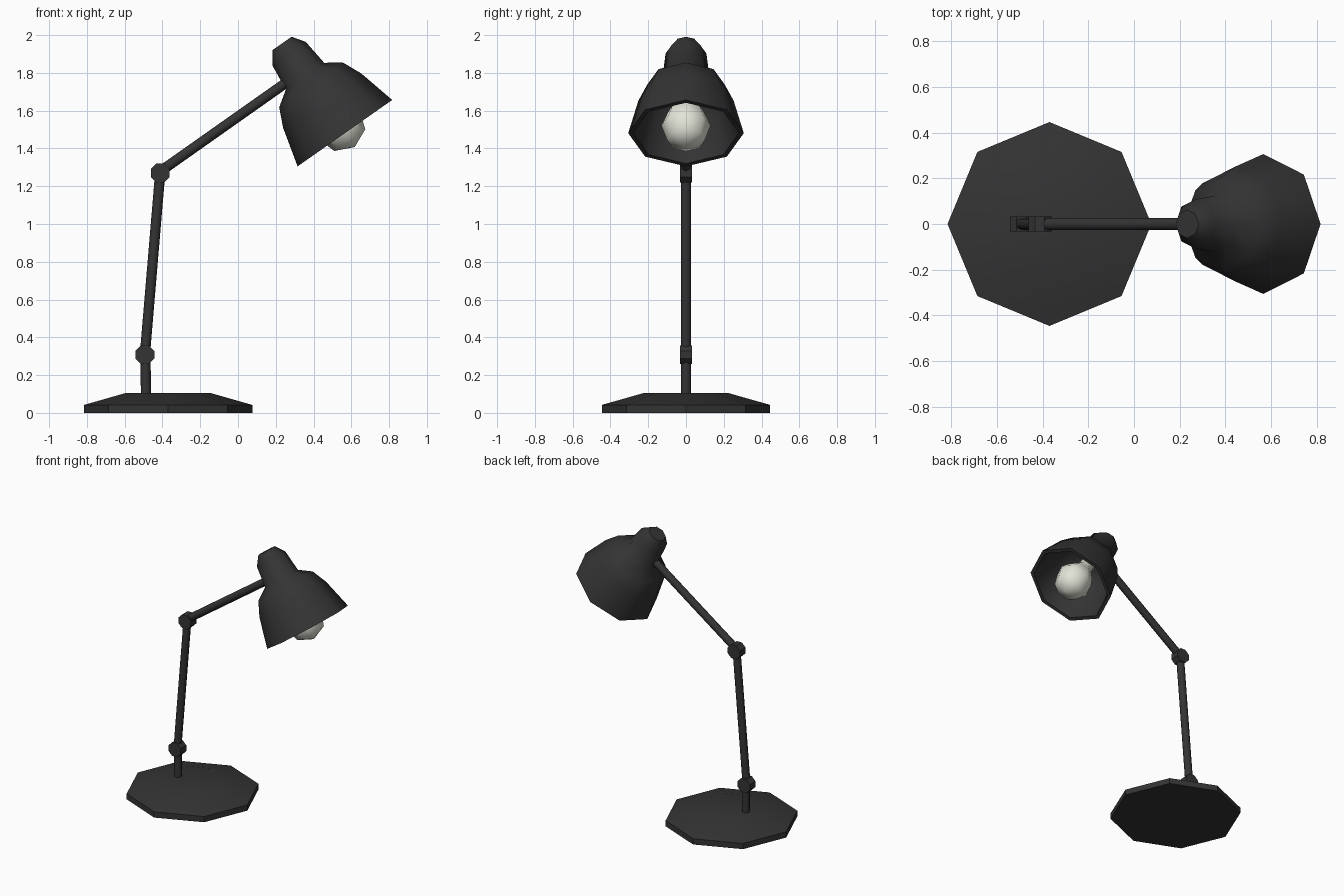
import bpy, bmesh, math
from mathutils import Vector, Matrix

if "Cube" in bpy.data.objects:
    bpy.data.objects.remove(bpy.data.objects["Cube"])


def material(name, rgb):
    m = bpy.data.materials.new(name)
    m.diffuse_color = (*rgb, 1)
    m.use_nodes = True
    m.node_tree.nodes["Principled BSDF"].inputs["Base Color"].default_value = m.diffuse_color
    return m


BLACK = material("matte black", (0.034, 0.034, 0.034))
WHITE = material("bulb white", (0.76, 0.77, 0.68))


def lathe(name, profile, origin, axis, mat, sides=8, angle=50, turn=0.0):
    """Revolve (height, radius) points about an axis in the xz plane."""
    z = Vector(axis).normalized()
    y = Vector((0, 1, 0))
    if abs(z.dot(y)) > 0.9:
        y = Vector((0, 0, 1))
    x = y.cross(z).normalized()
    o = Vector(origin)
    bm = bmesh.new()
    rings = []
    for h, r in profile:
        if r == 0:
            rings.append([bm.verts.new(o + z * h)])
            continue
        ring = []
        for i in range(sides):
            a = 2 * math.pi * i / sides + turn
            ring.append(bm.verts.new(o + z * h + x * r * math.cos(a) + y * r * math.sin(a)))
        rings.append(ring)
    for lo, hi in zip(rings, rings[1:]):
        for i in range(sides):
            j = (i + 1) % sides
            quad = [lo[i % len(lo)], lo[j % len(lo)], hi[j % len(hi)], hi[i % len(hi)]]
            bm.faces.new(list(dict.fromkeys(quad)))
    for ring in (rings[0], rings[-1]):
        if len(ring) > 1:
            bm.faces.new(ring)
    bmesh.ops.recalc_face_normals(bm, faces=bm.faces)
    me = bpy.data.meshes.new(name)
    bm.to_mesh(me)
    bm.free()
    me.materials.append(mat)
    ob = bpy.data.objects.new(name, me)
    bpy.context.collection.objects.link(ob)
    bpy.ops.object.select_all(action='DESELECT')
    ob.select_set(True)
    bpy.context.view_layer.objects.active = ob
    bpy.ops.object.shade_smooth_by_angle(angle=math.radians(angle))
    return ob


def rod(name, a, b, r=0.027):
    d = Vector(b) - Vector(a)
    return lathe(name, [(0, r), (d.length, r)], a, d, BLACK)


def joint(name, c):
    # short drum lying across the arm
    lathe(name, [(-0.033, 0.054), (0.033, 0.054)], c, (0, 1, 0), BLACK,
          angle=30, turn=math.pi / 8)


# Base plate with a bevelled top
lathe("base", [(0, 0.446), (0.042, 0.446), (0.105, 0.225)],
      (-0.37, 0, 0), (0, 0, 1), BLACK, angle=30)

# Post, joints and arms
LOW, ELBOW = (-0.493, 0, 0.308), (-0.412, 0, 1.27)
rod("post", (-0.487, 0, 0.08), (-0.49, 0, 0.308))
joint("lower_joint", LOW)
rod("lower_arm", LOW, ELBOW)
joint("elbow_joint", ELBOW)
rod("upper_arm", (-0.405, 0, 1.283), (0.30, 0, 1.78))

# Hollow shade with its cap, tilted along the head axis
HEAD, AXIS = (0.566, 0, 1.481), (-0.575, 0, 0.819)
lathe("shade", [(0.335, 0.11), (0.30, 0.18), (0.2, 0.228), (0, 0.28),
                (0, 0.306), (0.21, 0.252), (0.312, 0.206), (0.368, 0.124),
                (0.515, 0.108), (0.58, 0.062)],
      HEAD, AXIS, BLACK)

# Bulb with a tapered neck
lathe("bulb", [(-0.09, 0), (-0.045, 0.1), (0.05, 0.131), (0.13, 0.1),
               (0.21, 0.052), (0.35, 0.05)],
      HEAD, AXIS, WHITE, angle=60)
